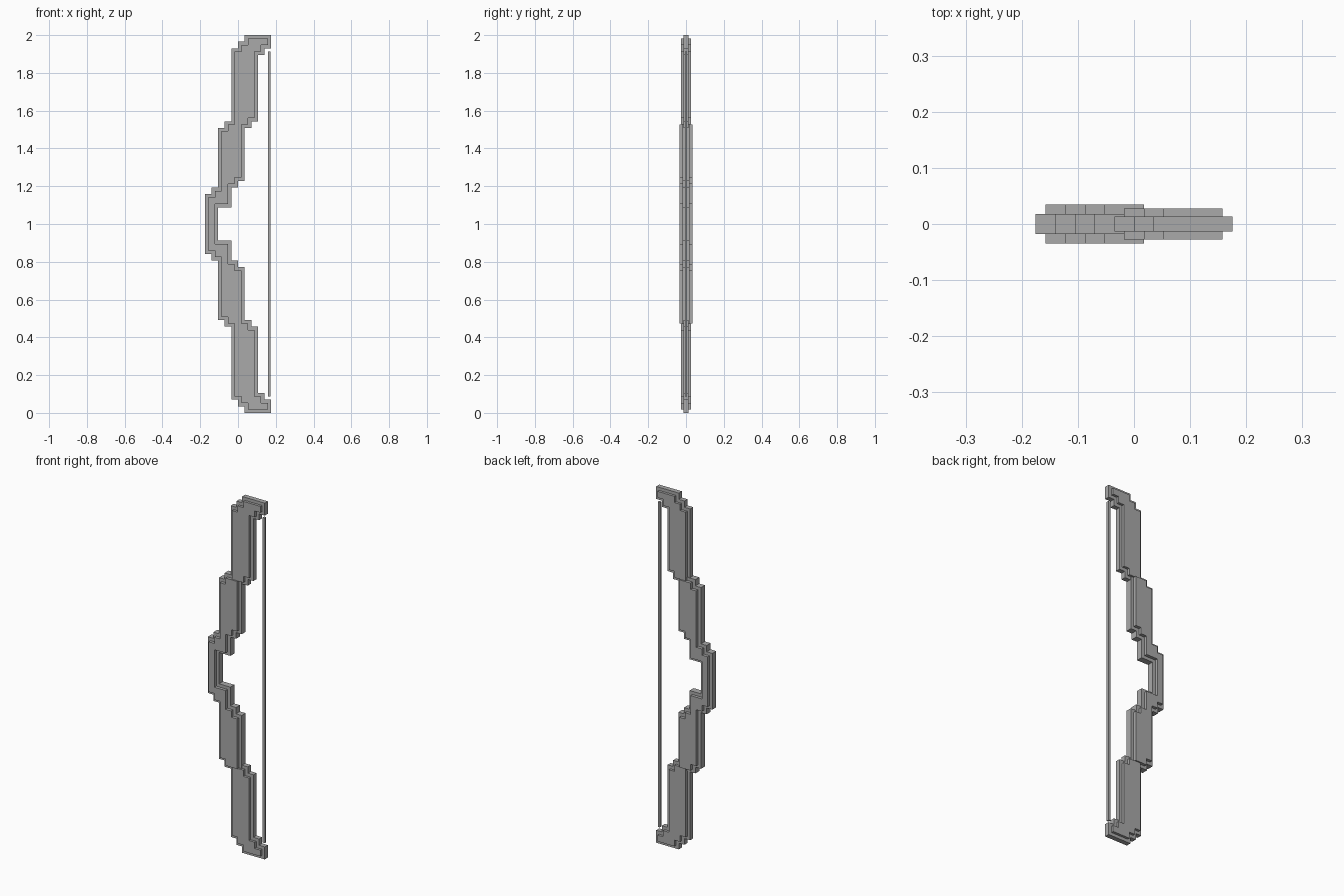
import bpy
import bmesh

cube = bpy.data.objects.get("Cube")
if cube:
    bpy.data.objects.remove(cube)

P = 2 / 57  # size of one stepped "pixel"

grey = bpy.data.materials.new("plain grey")
grey.use_nodes = True
COLOR = (0.4, 0.4, 0.4, 1)
grey.diffuse_color = COLOR
grey.node_tree.nodes["Principled BSDF"].inputs["Base Color"].default_value = COLOR


def inset(outline, d):
    """Shrink a counter-clockwise right-angled outline by d."""
    result = []
    for i, (x, z) in enumerate(outline):
        (ax, az), (bx, bz) = outline[i - 1], outline[(i + 1) % len(outline)]
        nx = nz = 0
        for ex, ez in ((x - ax, z - az), (bx - x, bz - z)):
            length = abs(ex) + abs(ez)
            nx -= ez / length
            nz += ex / length
        result.append((x + nx * d, z + nz * d))
    return result


def plate(name, outline, half_depth):
    """Extrude an x-z outline, given in pixels about mid height, along y."""
    bm = bmesh.new()
    face = bm.faces.new([bm.verts.new((x * P, -half_depth, 1 + z * P)) for x, z in outline])
    grown = bmesh.ops.extrude_face_region(bm, geom=[face])
    verts = [v for v in grown["geom"] if isinstance(v, bmesh.types.BMVert)]
    bmesh.ops.translate(bm, verts=verts, vec=(0, 2 * half_depth, 0))
    bmesh.ops.recalc_face_normals(bm, faces=bm.faces)
    mesh = bpy.data.meshes.new(name)
    bm.to_mesh(mesh)
    bm.free()
    mesh.materials.append(grey)
    bpy.context.collection.objects.link(bpy.data.objects.new(name, mesh))


def flip(outline):
    return [(x, -z) for x, z in reversed(outline)]


# Upper half of the grip and inner limbs, from grip inside up and over to its outside
upper_inner = [(-3, 2.5), (-1, 2.5), (-1, 5.5), (0, 5.5), (0, 6.5), (1, 6.5), (1, 15.5),
               (-2, 15.5), (-2, 14.5), (-3, 14.5), (-3, 5.5), (-4, 5.5), (-4, 4.5), (-5, 4.5)]
inner = upper_inner + flip(upper_inner)
plate("grip_and_inner_limbs_core", inner, 0.0175)
plate("grip_and_inner_limbs_body", inset(inner, 0.5), 0.0345)

# Outer limbs with hooked tips
outer = [(-1, 14.5), (2, 14.5), (2, 15.5), (3, 15.5), (3, 25.5), (4, 25.5), (4, 26.5), (5, 26.5),
         (5, 28.5), (1, 28.5), (1, 27.5), (0, 27.5), (0, 26.5), (-1, 26.5)]
for side, shape in (("upper", outer), ("lower", flip(outer))):
    plate(side + "_outer_limb_core", shape, 0.0135)
    plate(side + "_outer_limb_body", inset(shape, 0.5), 0.0275)

# Bowstring
plate("bowstring", [(4.5, -26), (4.87, -26), (4.87, 26), (4.5, 26)], 0.0065)
